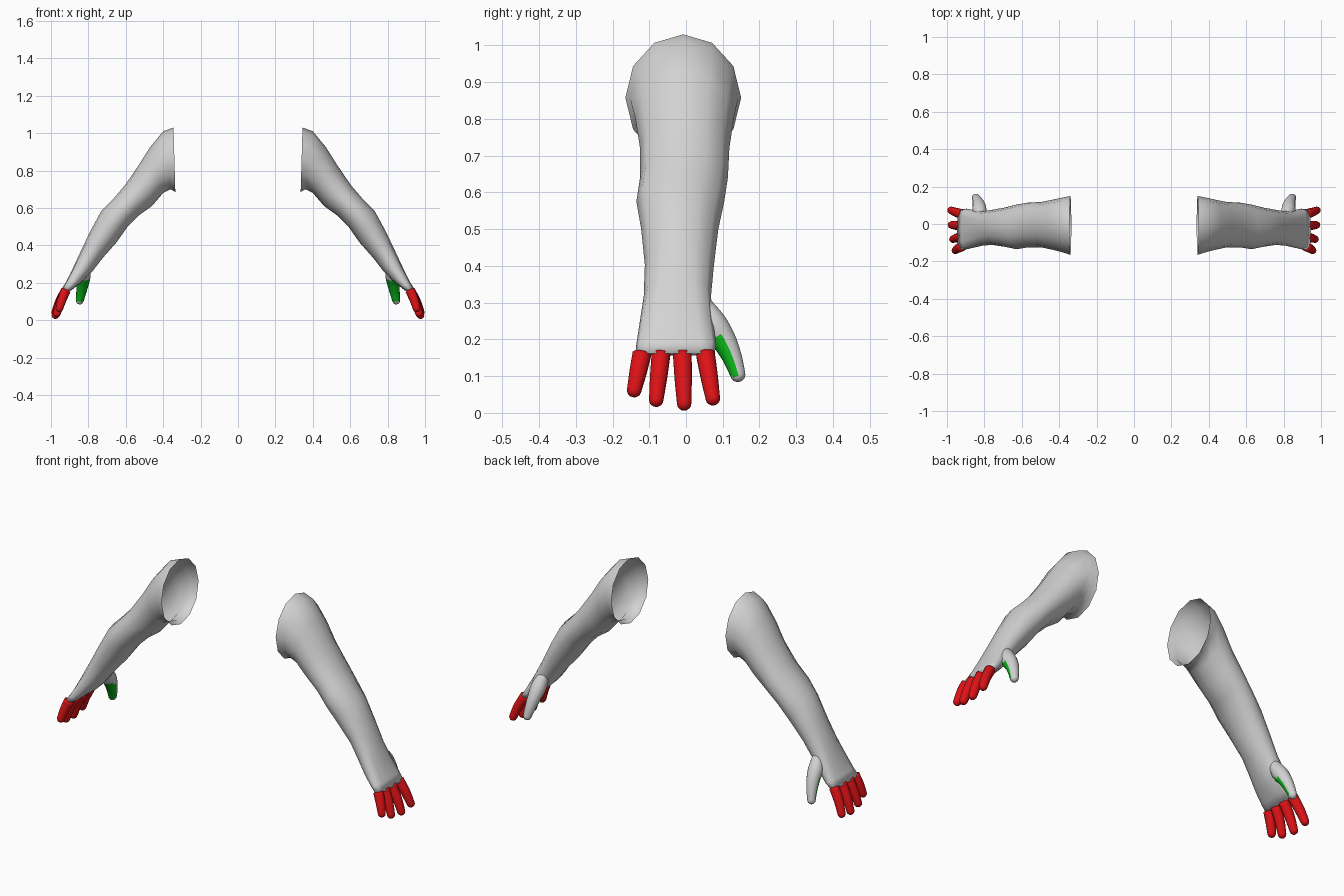
import bpy, bmesh, math
from mathutils import Vector

if "Cube" in bpy.data.objects:
    bpy.data.objects.remove(bpy.data.objects["Cube"])


def material(name, rgb):
    m = bpy.data.materials.new(name)
    m.diffuse_color = (*rgb, 1)
    m.use_nodes = True
    m.node_tree.nodes["Principled BSDF"].inputs["Base Color"].default_value = m.diffuse_color
    return m


GREY = material("light grey", (0.65, 0.65, 0.65))
RED = material("red", (0.72, 0.006, 0.008))
GREEN = material("green", (0.004, 0.5, 0.012))


def loft(name, rings, mats, cap_start=False, paint=None):
    """Skin a list of rings, close the far end and mirror to the other arm."""
    bm = bmesh.new()
    loops = [[bm.verts.new(p) for p in r] for r in rings]
    n = len(loops[0])
    for a, b in zip(loops, loops[1:]):
        for i in range(n):
            j = (i + 1) % n
            bm.faces.new((a[i], a[j], b[j], b[i]))
    bm.faces.new(loops[-1])
    if cap_start:
        bm.faces.new(loops[0][::-1])
    bmesh.ops.recalc_face_normals(bm, faces=bm.faces[:])
    bm.normal_update()
    for f in bm.faces:
        f.smooth = True
        if paint and paint(f):
            f.material_index = 1
    me = bpy.data.meshes.new(name)
    bm.to_mesh(me)
    bm.free()
    ob = bpy.data.objects.new(name, me)
    bpy.context.collection.objects.link(ob)
    for m in mats:
        me.materials.append(m)
    ob.modifiers.new("other_side", 'MIRROR').use_axis[0] = True
    return ob


def spline(keys, steps):
    """Catmull-Rom resampling of equal-length tuples."""
    out = []
    for k in range(len(keys) - 1):
        p = [Vector(keys[min(max(k + d, 0), len(keys) - 1)]) for d in (-1, 0, 1, 2)]
        for s in range(steps):
            t = s / steps
            out.append(0.5 * (2 * p[1] + (p[2] - p[0]) * t
                              + (2 * p[0] - 5 * p[1] + 4 * p[2] - p[3]) * t * t
                              + (3 * p[1] - p[0] - 3 * p[2] + p[3]) * t ** 3))
    out.append(Vector(keys[-1]))
    return out


def tube_rings(keys, steps=4, sides=14):
    """Round rings along (x, y, z, radius) keys, ending in a dome."""
    pts = spline(keys, steps)
    rings = []

    def ring(c, d, r):
        u = d.cross(Vector((0, 1, 0))).normalized()
        v = d.cross(u).normalized()
        rings.append([c + r * (u * math.cos(2 * math.pi * i / sides)
                               + v * math.sin(2 * math.pi * i / sides)) for i in range(sides)])

    for i, p in enumerate(pts):
        d = (pts[min(i + 1, len(pts) - 1)].xyz - pts[max(i - 1, 0)].xyz).normalized()
        ring(p.xyz, d, p.w)
    end, r = pts[-1].xyz, pts[-1].w
    for k in (1, 2, 3, 4):
        a = k * math.radians(21)
        ring(end + d * r * math.sin(a), d, r * math.cos(a))
    return rings


# Sleeve, forearm and palm: upper x, z, lower x, z, y min, y max, squareness
sections = [
    (.345, 1.03, .335, .685, -.165, .150, 1),
    (.400, 1.01, .360, .700, -.152, .142, 1),
    (.470, .925, .400, .680, -.138, .130, 1),
    (.530, .830, .460, .610, -.125, .118, 1),
    (.605, .720, .530, .560, -.125, .114, 1),
    (.665, .650, .590, .500, -.135, .104, 1),
    (.730, .585, .650, .415, -.122, .088, 1),
    (.790, .475, .725, .330, -.112, .076, 1),
    (.840, .370, .775, .265, -.115, .068, .9),
    (.882, .280, .825, .212, -.126, .074, .8),
    (.922, .200, .870, .176, -.135, .082, .7),
    (.946, .162, .896, .156, -.138, .078, .6),
]


def power(v, e):
    return math.copysign(abs(v) ** e, v)


arm = []
SIDES = 12
for tx, tz, bx, bz, y0, y1, e in sections:
    top, low = Vector((tx, 0, tz)), Vector((bx, 0, bz))
    mid = (top + low) / 2 + Vector((0, (y0 + y1) / 2, 0))
    arm.append([mid + (top - low) / 2 * power(math.cos(2 * math.pi * i / SIDES), e)
                + Vector((0, (y1 - y0) / 2 * power(math.sin(2 * math.pi * i / SIDES), e), 0))
                for i in range(SIDES)])
loft("arm", arm, [GREY])

# Four fingers: base y, tip y, tip x, tip z
fingers = {
    "index_finger": (.053, .073, .978, .040),
    "middle_finger": (-.010, -.005, .976, .026),
    "ring_finger": (-.068, -.081, .968, .036),
    "little_finger": (-.120, -.141, .955, .062),
}
for name, (yb, yt, xt, zt) in fingers.items():
    keys = [(.920, yb, .160, .026),
            (.920 + (xt - .920) * .58, yb + (yt - yb) * .5, (.160 + zt) / 2, .024),
            (xt, yt, zt, .020)]
    loft(name, tube_rings(keys), [RED], True)


# Thumb, with its palm-facing side painted
def inner_side(f):
    c = f.calc_center_median()
    return f.normal.y < -.12 and .10 < c.z < .215


thumb = [(.815, .040, .300, .026), (.825, .072, .245, .038), (.830, .102, .200, .034),
         (.838, .126, .150, .027), (.846, .141, .105, .021)]
loft("thumb", tube_rings(thumb), [GREY, GREEN], True, inner_side)
